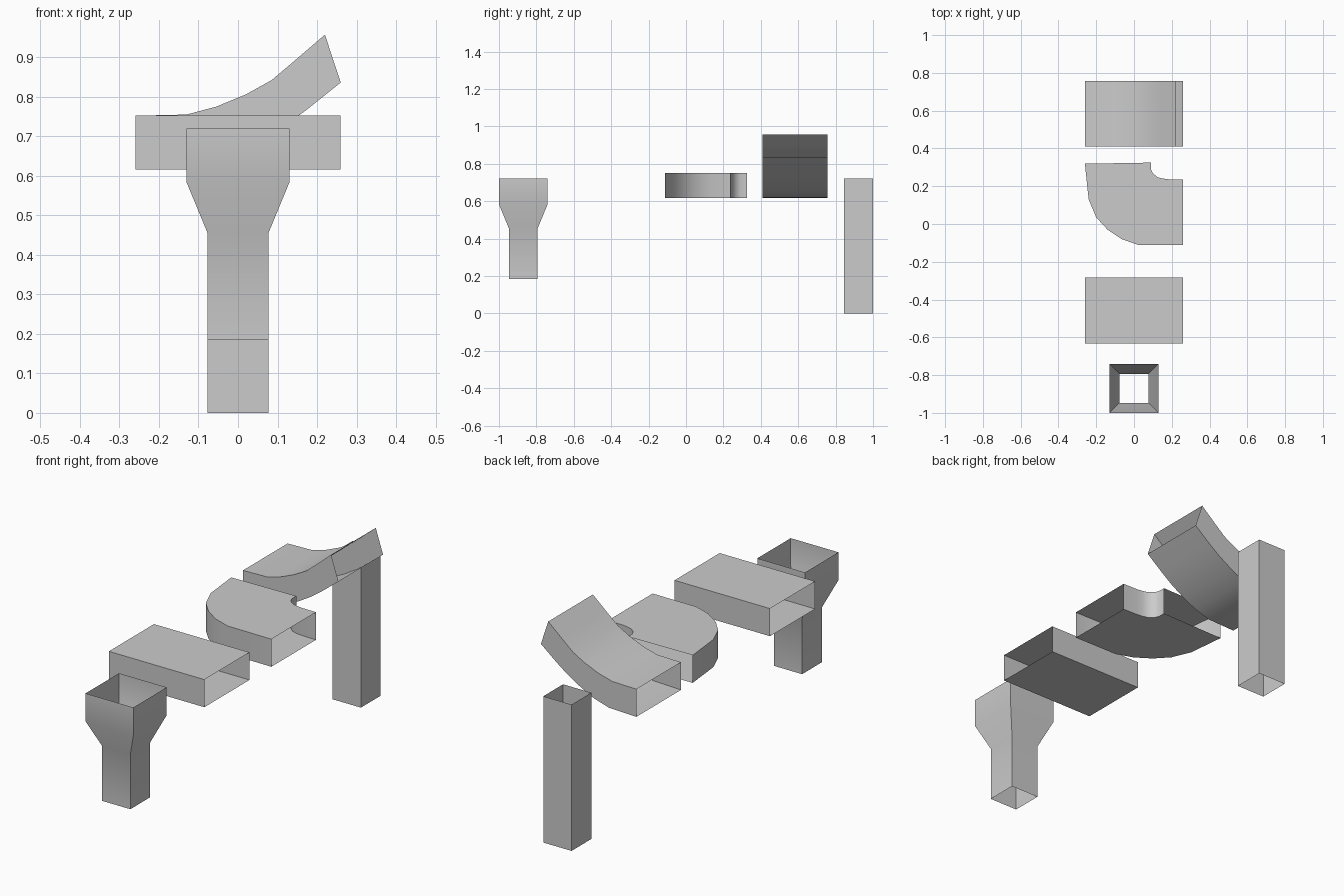
import bpy, bmesh, math

if "Cube" in bpy.data.objects:
    bpy.data.objects.remove(bpy.data.objects["Cube"])


def loft(name, rings):
    """Open-ended thin duct skinned through four-cornered rings."""
    bm = bmesh.new()
    loops = [[bm.verts.new(p) for p in ring] for ring in rings]
    for a, b in zip(loops, loops[1:]):
        for i in range(4):
            j = (i + 1) % 4
            bm.faces.new((a[i], a[j], b[j], b[i]))
    bmesh.ops.recalc_face_normals(bm, faces=bm.faces[:])
    mesh = bpy.data.meshes.new(name)
    bm.to_mesh(mesh)
    bm.free()
    ob = bpy.data.objects.new(name, mesh)
    bpy.context.collection.objects.link(ob)
    bpy.ops.object.select_all(action='DESELECT')
    ob.select_set(True)
    bpy.context.view_layer.objects.active = ob
    bpy.ops.object.shade_smooth_by_angle(angle=math.radians(28))
    return ob


def square(cy, r, z):
    return [(-r, cy - r, z), (r, cy - r, z), (r, cy + r, z), (-r, cy + r, z)]


def vertical_duct(name, cy, sections):
    return loft(name, [square(cy, r, z) for r, z in sections])


Z0, Z1 = 0.616, 0.752  # underside and top of the horizontal ducts

# Hopper inlet, narrowing to a square downpipe
vertical_duct("hopper", -0.87, [(0.077, 0.185), (0.077, 0.455),
                                (0.13, 0.583), (0.13, 0.72)])

# Plain square downpipe
vertical_duct("downpipe", 0.923, [(0.077, 0.0), (0.077, 0.72)])

# Straight flat duct, open at both x ends
loft("straight_duct", [[(x, -0.633, Z0), (x, -0.282, Z0),
                        (x, -0.282, Z1), (x, -0.633, Z1)]
                       for x in (-0.26, 0.26)])

# Horizontal elbow: matching outer and inner wall plans
outer = [(-0.26, 0.319), (-0.24, 0.13), (-0.20, 0.035), (-0.14, -0.03),
         (-0.065, -0.08), (0.02, -0.11), (0.26, -0.112)]
inner = [(0.09, 0.325), (0.09, 0.29), (0.10, 0.268), (0.125, 0.248),
         (0.15, 0.241), (0.18, 0.237), (0.26, 0.235)]
loft("elbow_duct", [[(*o, Z0), (*i, Z0), (*i, Z1), (*o, Z1)]
                    for o, i in zip(outer, inner)])

# Upward bend: matching top and bottom profiles in x and z
top = [(-0.26, 0.752), (-0.13, 0.755), (-0.055, 0.775), (0.02, 0.806),
       (0.085, 0.842), (0.15, 0.897), (0.22, 0.957)]
bottom = [(-0.26, 0.616), (-0.11, 0.621), (-0.03, 0.645), (0.045, 0.682),
          (0.115, 0.724), (0.175, 0.768), (0.26, 0.836)]
loft("rising_duct", [[(b[0], 0.41, b[1]), (b[0], 0.757, b[1]),
                      (t[0], 0.757, t[1]), (t[0], 0.41, t[1])]
                     for t, b in zip(top, bottom)])
